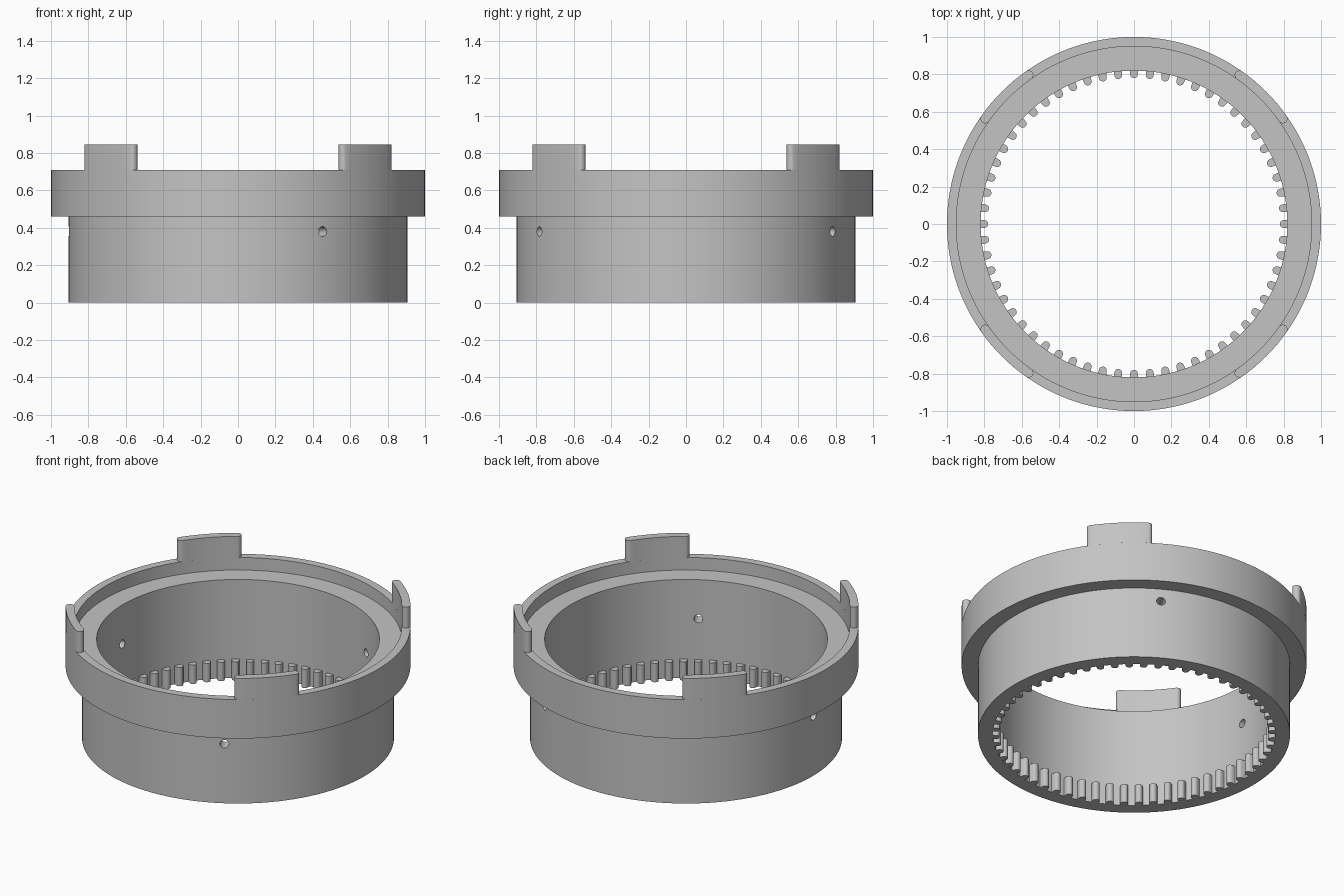
import bpy, bmesh
from math import sin, cos, pi, radians
from mathutils import Matrix, Vector

cube = bpy.data.objects.get("Cube")
if cube:
    bpy.data.objects.remove(cube, do_unlink=True)

SEGMENTS = 144
OUTER, LIP, SLEEVE, BORE = 1.0, 0.95, 0.905, 0.82
SHELF_Z, FLANGE_Z, RIM_Z, LUG_Z, TOOTH_Z = 0.63, 0.46, 0.71, 0.845, 0.12

grey = bpy.data.materials.new("plain grey")
grey.use_nodes = True
grey.diffuse_color = (0.55, 0.55, 0.55, 1)
grey.node_tree.nodes["Principled BSDF"].inputs["Base Color"].default_value = grey.diffuse_color


def finish(name, bm):
    """Turn a bmesh into a grey object with clean normals."""
    bmesh.ops.recalc_face_normals(bm, faces=bm.faces[:])
    mesh = bpy.data.meshes.new(name)
    bm.to_mesh(mesh)
    bm.free()
    mesh.materials.append(grey)
    obj = bpy.data.objects.new(name, mesh)
    bpy.context.collection.objects.link(obj)
    return obj


def smooth(obj):
    bpy.ops.object.select_all(action='DESELECT')
    obj.select_set(True)
    bpy.context.view_layer.objects.active = obj
    bpy.ops.object.shade_smooth_by_angle(angle=radians(35))


def add_prism(bm, outline, bottom, top):
    """Extrude a closed plan outline between two heights."""
    low = [bm.verts.new((x, y, bottom)) for x, y in outline]
    high = [bm.verts.new((x, y, top)) for x, y in outline]
    bm.faces.new(low)
    bm.faces.new(high)
    n = len(outline)
    for i in range(n):
        j = (i + 1) % n
        bm.faces.new((low[i], low[j], high[j], high[i]))


def polar(radius, angle):
    return radius * cos(angle), radius * sin(angle)


# Ring body: a stepped profile turned about z
profile = [(BORE, 0), (SLEEVE, 0), (SLEEVE, FLANGE_Z), (OUTER, FLANGE_Z),
           (OUTER, RIM_Z), (LIP, RIM_Z), (LIP, SHELF_Z), (BORE, SHELF_Z)]
bm = bmesh.new()
loops = [[bm.verts.new((*polar(r, 2 * pi * s / SEGMENTS), z)) for r, z in profile]
         for s in range(SEGMENTS)]
for s in range(SEGMENTS):
    a, b = loops[s], loops[(s + 1) % SEGMENTS]
    for i in range(len(profile)):
        j = (i + 1) % len(profile)
        bm.faces.new((a[i], a[j], b[j], b[i]))
body = finish("ring_body", bm)

# Three radial screw holes through the sleeve
bm = bmesh.new()
for degrees in (-60, 60, 180):
    direction = Vector((*polar(1, radians(degrees)), 0))
    place = Matrix.Translation(direction * 0.86 + Vector((0, 0, 0.38)))
    turn = direction.to_track_quat('Z', 'Y').to_matrix().to_4x4()
    bmesh.ops.create_cone(bm, cap_ends=True, segments=24, radius1=0.026,
                          radius2=0.026, depth=0.2, matrix=place @ turn)
cutter = finish("hole_cutter", bm)
cutter.hide_render = True
cut = body.modifiers.new("holes", 'BOOLEAN')
cut.operation = 'DIFFERENCE'
cut.solver = 'EXACT'
cut.object = cutter
bpy.context.view_layer.objects.active = body
bpy.ops.object.modifier_apply(modifier=cut.name)
bpy.data.objects.remove(cutter, do_unlink=True)
smooth(body)

# Four curved lugs with rounded ends standing on the rim
MID, CAP = (OUTER + LIP) / 2, (OUTER - LIP) / 2
HALF = radians(11.2) - CAP / MID
STEPS = 10
for number in range(4):
    centre = radians(45 + 90 * number)
    sweep = [centre - HALF + 2 * HALF * i / STEPS for i in range(STEPS + 1)]
    outline = [polar(OUTER, a) for a in sweep]
    for end, start in ((sweep[-1], 0), (sweep[0], pi)):
        cx, cy = polar(MID, end)
        for k in range(1, 8):
            dx, dy = polar(CAP, end + start + pi * k / 8)
            outline.append((cx + dx, cy + dy))
        if start == 0:
            outline += [polar(LIP, a) for a in reversed(sweep)]
    bm = bmesh.new()
    add_prism(bm, outline, RIM_Z, LUG_Z)
    smooth(finish(f"lug_{number + 1}", bm))

# Internal spline teeth with round tips around the foot of the bore
TEETH, TIP, HALF_WIDTH = 60, 0.78, 0.021
tip_centre = TIP + HALF_WIDTH
tooth = [(BORE + 0.01, -HALF_WIDTH - 0.003), (BORE + 0.01, HALF_WIDTH + 0.003)]
for k in range(9):
    dx, dy = polar(HALF_WIDTH, pi / 2 + pi * k / 8)
    tooth.append((tip_centre + dx, dy))
bm = bmesh.new()
for t in range(TEETH):
    c, s = polar(1, 2 * pi * t / TEETH)
    add_prism(bm, [(x * c - y * s, x * s + y * c) for x, y in tooth], 0, TOOTH_Z)
smooth(finish("spline_teeth", bm))
